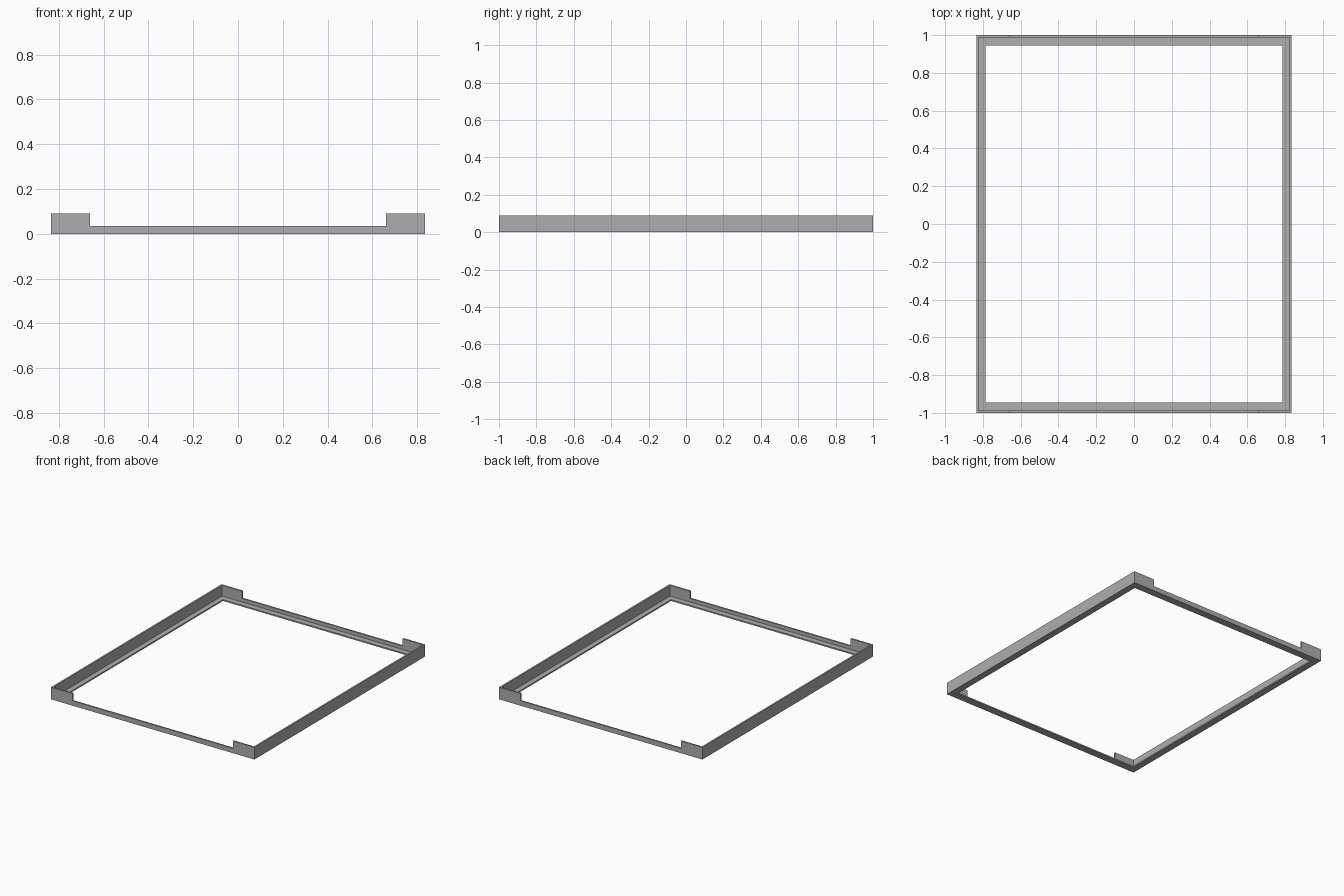
import bpy
import bmesh

if "Cube" in bpy.data.objects:
    bpy.data.objects.remove(bpy.data.objects["Cube"], do_unlink=True)

HALF_X, HALF_Y = 0.835, 1.0
WALL = 0.012
LEDGE_X, LEDGE_Y = 0.785, 0.945
BASE, BAR, TOP = 0.01, 0.036, 0.09
TAB_X = 0.66

grey = bpy.data.materials.new("mid grey")
grey.use_nodes = True
colour = (0.42, 0.42, 0.42, 1)
grey.diffuse_color = colour
grey.node_tree.nodes["Principled BSDF"].inputs["Base Color"].default_value = colour


def prism(name, outline, vector, hole=None):
    """Extrude a flat outline, optionally with a matching hole outline."""
    bm = bmesh.new()
    outer = [bm.verts.new(p) for p in outline]
    if hole:
        inner = [bm.verts.new(p) for p in hole]
        for i in range(len(outer)):
            j = (i + 1) % len(outer)
            bm.faces.new((outer[i], outer[j], inner[j], inner[i]))
    else:
        bm.faces.new(outer)
    result = bmesh.ops.extrude_face_region(bm, geom=bm.faces[:], use_keep_orig=True)
    moved = [v for v in result["geom"] if isinstance(v, bmesh.types.BMVert)]
    bmesh.ops.translate(bm, verts=moved, vec=vector)
    bmesh.ops.recalc_face_normals(bm, faces=bm.faces[:])
    mesh = bpy.data.meshes.new(name)
    bm.to_mesh(mesh)
    bm.free()
    mesh.materials.append(grey)
    obj = bpy.data.objects.new(name, mesh)
    bpy.context.collection.objects.link(obj)
    return obj


def rectangle(x, y):
    return [(-x, -y, 0), (x, -y, 0), (x, y, 0), (-x, y, 0)]


# Flat ledge running round the whole frame
prism("base_ledge", rectangle(HALF_X, HALF_Y), (0, 0, BASE), rectangle(LEDGE_X, LEDGE_Y))

# Tall side walls
for name, side in (("left_wall", 1), ("right_wall", -1)):
    outline = [(side * HALF_X, y, z) for y, z in
               ((-HALF_Y, BASE), (HALF_Y, BASE), (HALF_Y, TOP), (-HALF_Y, TOP))]
    prism(name, outline, (-side * WALL, 0, 0))

# Low end walls that rise into a tab at each corner
inner_x = HALF_X - WALL
half = [(inner_x, BASE), (inner_x, TOP), (TAB_X, TOP), (TAB_X, BAR)]
profile = half + [(-x, z) for x, z in reversed(half)]
for name, side in (("front_wall", -1), ("back_wall", 1)):
    prism(name, [(x, side * HALF_Y, z) for x, z in profile], (0, -side * WALL, 0))
